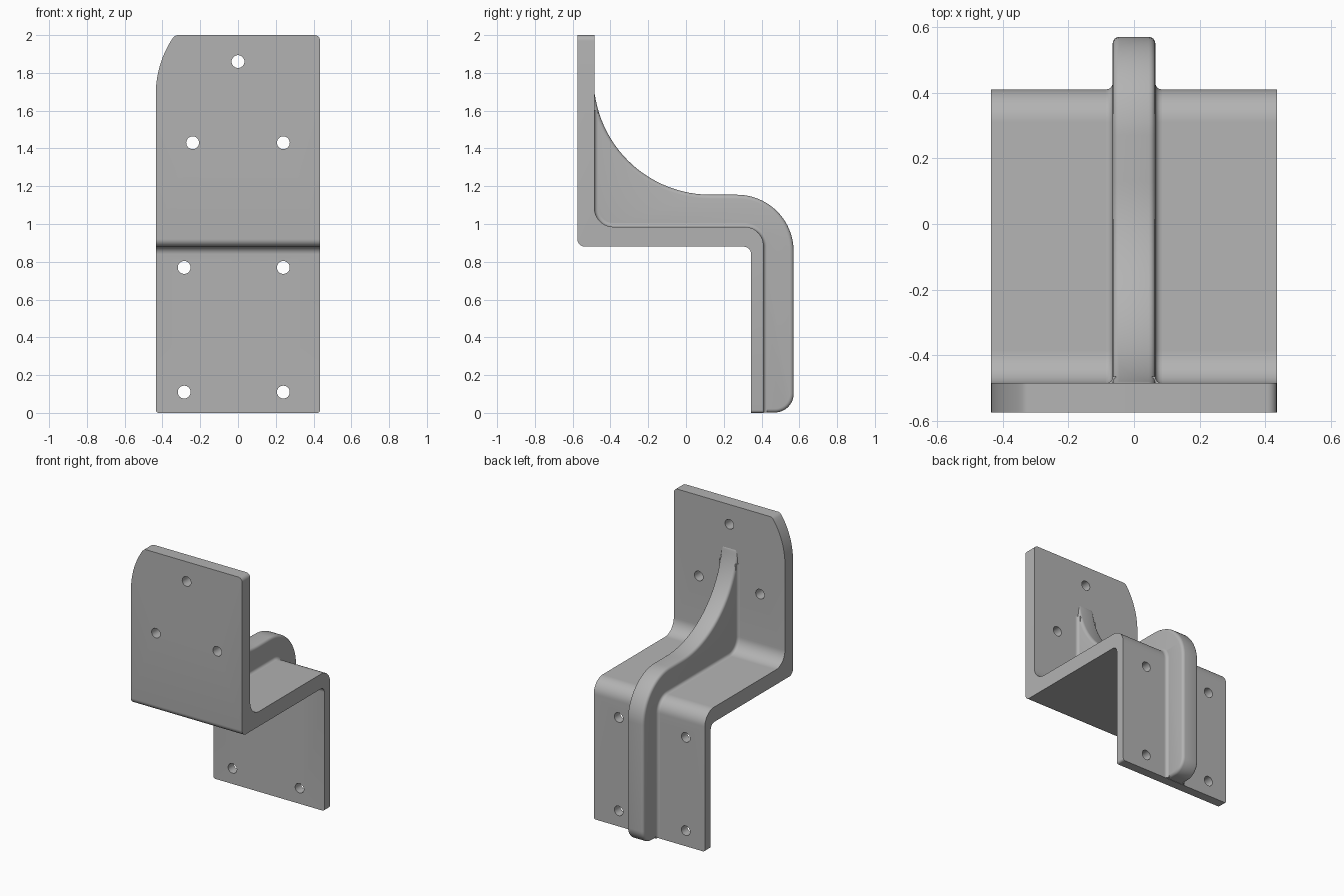
import bpy, bmesh, math
from mathutils import Vector

cube = bpy.data.objects.get("Cube")
if cube:
    bpy.data.objects.remove(cube)

steel = bpy.data.materials.new("plain grey")
steel.use_nodes = True
grey = (0.45, 0.45, 0.45, 1)
steel.diffuse_color = grey
steel.node_tree.nodes["Principled BSDF"].inputs["Base Color"].default_value = grey

HALF_W, RIB_W, FILLET = 0.435, 0.065, 0.02


def arc(cx, cy, r, a0, a1, n=12):
    angles = [math.radians(a0 + (a1 - a0) * i / n) for i in range(n + 1)]
    return [(cx + r * math.cos(a), cy + r * math.sin(a)) for a in angles]


def finish(name, bm):
    bmesh.ops.recalc_face_normals(bm, faces=bm.faces)
    mesh = bpy.data.meshes.new(name)
    bm.to_mesh(mesh)
    bm.free()
    mesh.materials.append(steel)
    obj = bpy.data.objects.new(name, mesh)
    bpy.context.collection.objects.link(obj)
    return obj


def prism(name, outline, axis, half):
    """Extrude a 2D outline symmetrically along x or y."""
    bm = bmesh.new()
    place = (lambda p: (-half, *p)) if axis == "x" else (lambda p: (p[0], -half, p[1]))
    face = bm.faces.new([bm.verts.new(place(p)) for p in outline])
    moved = bmesh.ops.extrude_face_region(bm, geom=[face])["geom"]
    shift = Vector((2 * half, 0, 0)) if axis == "x" else Vector((0, 2 * half, 0))
    bmesh.ops.translate(bm, vec=shift, verts=[v for v in moved if isinstance(v, bmesh.types.BMVert)])
    return finish(name, bm)


def activate(obj):
    bpy.ops.object.select_all(action="DESELECT")
    obj.select_set(True)
    bpy.context.view_layer.objects.active = obj


def apply_boolean(obj, cutter, operation):
    mod = obj.modifiers.new("cut", "BOOLEAN")
    mod.operation, mod.solver, mod.object = operation, "EXACT", cutter
    activate(obj)
    bpy.ops.object.modifier_apply(modifier=mod.name)
    bpy.data.objects.remove(cutter)


# Stepped bracket: a Z-shaped sheet with rounded bends
back_path = (arc(-0.385, 1.085, 0.1, 180, 270)
             + arc(0.31, 0.885, 0.1, 90, 0))
profile = ([(-0.485, 2.1)] + back_path + [(0.41, -0.1), (0.345, -0.1)]
           + arc(0.305, 0.84, 0.04, 0, 90, 8)
           + arc(-0.535, 0.92, 0.04, 270, 180, 8) + [(-0.575, 2.1)])
bracket = prism("stepped_bracket", profile, "x", 0.6)

# Trim to the front outline, with one swept upper corner
outline = (arc(-0.42, 0.015, 0.015, 180, 270, 4)
           + arc(0.42, 0.015, 0.015, 270, 360, 4)
           + arc(HALF_W - 0.03, 1.97, 0.03, 0, 90, 6)
           + [(-0.32, 2), (-0.333, 1.996)]
           + arc(0.093, 1.69, 0.528, 146, 180, 14))
apply_boolean(bracket, prism("outline_cutter", outline, "y", 1), "INTERSECT")

# Screw holes
for x, z in [(0, 1.86), (-0.24, 1.43), (0.24, 1.43),
             (-0.285, 0.77), (0.24, 0.77), (-0.285, 0.11), (0.24, 0.11)]:
    circle = arc(x, z, 0.034, 0, 360, 32)[:-1]
    apply_boolean(bracket, prism("hole_cutter", circle, "y", 1), "DIFFERENCE")

# Central stiffening rib with softened edges
rib_outline = (arc(0.13, 1.774, 0.619, 187, 270, 24)
               + arc(0.27, 0.855, 0.3, 90, 0, 20)
               + arc(0.47, 0.102, 0.1, 0, -90, 12)
               + [(0.375, 0.002), (0.375, 0.93), (-0.53, 0.93), (-0.53, 1.72)])
rib = prism("centre_rib", rib_outline, "x", RIB_W)
bevel = rib.modifiers.new("soft edges", "BEVEL")
bevel.width, bevel.segments = 0.02, 4
bevel.limit_method, bevel.angle_limit = "ANGLE", math.radians(50)
activate(rib)
bpy.ops.object.modifier_apply(modifier=bevel.name)

# Concave fillets where the rib meets the bracket
section = ([(RIB_W - 0.01, -0.01), (RIB_W + FILLET, -0.01)]
           + arc(RIB_W + FILLET, FILLET, FILLET, 270, 180, 6)
           + [(RIB_W - 0.01, FILLET)])
path = [Vector(p) for p in [(-0.485, 1.6)] + back_path + [(0.41, 0.002)]]
fillets = []
for side, label in ((1, "left"), (-1, "right")):
    bm = bmesh.new()
    rings = []
    for i, p in enumerate(path):
        t = (path[min(i + 1, len(path) - 1)] - path[max(i - 1, 0)]).normalized()
        normal = Vector((-t.y, t.x))
        rings.append([bm.verts.new((side * x, *(p + normal * h))) for x, h in section])
    count = len(section)
    for a, b in zip(rings, rings[1:]):
        for j in range(count):
            k = (j + 1) % count
            bm.faces.new((a[j], a[k], b[k], b[j]))
    bm.faces.new(rings[0])
    bm.faces.new(rings[-1])
    fillets.append(finish(label + "_rib_fillet", bm))

for obj in [bracket, rib] + fillets:
    activate(obj)
    bpy.ops.object.shade_smooth_by_angle(angle=math.radians(35))
